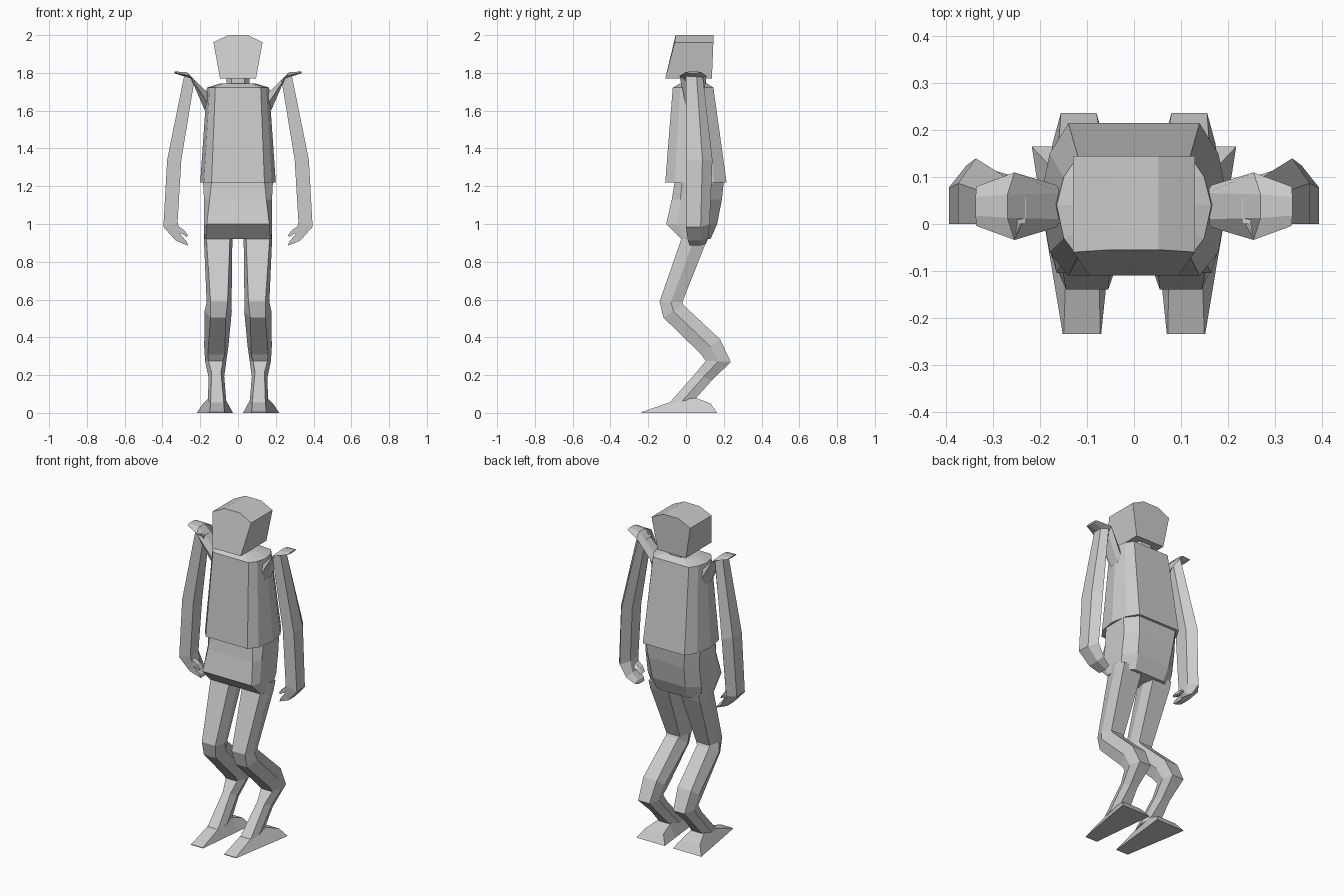
import bpy, bmesh

grey = bpy.data.materials.new("light grey")
grey.diffuse_color = (0.6, 0.6, 0.6, 1)


def loft(name, rings, mirror=False):
    """Skin a list of equal-length point rings and cap both ends."""
    bm = bmesh.new()
    loops = [[bm.verts.new(p) for p in ring] for ring in rings]
    n = len(loops[0])
    for a, b in zip(loops, loops[1:]):
        for i in range(n):
            j = (i + 1) % n
            bm.faces.new((a[i], a[j], b[j], b[i]))
    bm.faces.new(loops[0])
    bm.faces.new(loops[-1])
    bmesh.ops.recalc_face_normals(bm, faces=bm.faces)
    me = bpy.data.meshes.new(name)
    bm.to_mesh(me)
    bm.free()
    me.materials.append(grey)
    ob = bpy.data.objects.new(name, me)
    bpy.context.collection.objects.link(ob)
    if mirror:
        ob.modifiers.new("Mirror", 'MIRROR').use_axis[0] = True
    return ob


def sym(half, z):
    """Horizontal ring, symmetric in x, from its right half (front to back)."""
    return [(x, y, z) for x, y in half] + [(-x, y, z) for x, y in reversed(half)]


def leg_ring(front, back, cx, w, a):
    """Six-sided limb section between a front and a back (y, z) point."""
    (yf, zf), (yb, zb) = front, back
    ym, zm = (yf + yb) / 2, (zf + zb) / 2
    return [(cx - a, yf, zf), (cx + a, yf, zf), (cx + w, ym, zm),
            (cx + a, yb, zb), (cx - a, yb, zb), (cx - w, ym, zm)]


def arm_ring(outer, inner, y0, y1):
    """Five-sided limb section between an outer and an inner (x, z) point."""
    (xo, zo), (xi, zi) = outer, inner
    ym = y0 + (y1 - y0) * 0.62
    return [(xo, y0, zo), (xo, ym, zo), ((xo + xi) / 2, y1, (zo + zi) / 2),
            (xi, ym, zi), (xi, y0, zi)]


def pad_ring(upper, lower, flat, wide, cy=0.038):
    """Six-sided shoulder pad section, flat above and below."""
    (xu, zu), (xl, zl) = upper, lower
    xm, zm = (xu + xl) / 2, (zu + zl) / 2
    return [(xu, cy - flat, zu), (xu, cy + flat, zu), (xm, cy + wide, zm),
            (xl, cy + flat, zl), (xl, cy - flat, zl), (xm, cy - wide, zm)]


# Head: six-sided front outline, leaning back towards the crown
head = [(0.095, 1.77, -0.11, 0.137), (0.13, 1.962, -0.06, 0.145), (0.052, 2.0, -0.055, 0.145)]
loft("head", [
    [(x, yf, z) for x, z, yf, yb in head] + [(-x, yf, z) for x, z, yf, yb in reversed(head)],
    [(x, yb, z) for x, z, yf, yb in head] + [(-x, yb, z) for x, z, yf, yb in reversed(head)]])

# Neck
neck = [(0.035, -0.01), (0.06, 0.02), (0.06, 0.075), (0.035, 0.105)]
loft("neck", [sym(neck, 1.72), sym(neck, 1.79)])

# Chest: wide at the waist rim, narrower and slightly domed at the top
loft("chest", [
    sym([(0.14, -0.11), (0.18, -0.06), (0.2, 0.05), (0.18, 0.15), (0.14, 0.215)], 1.22),
    sym([(0.12, -0.07), (0.15, -0.03), (0.165, 0.04), (0.15, 0.1), (0.12, 0.145)], 1.722),
    sym([(0.065, -0.03), (0.08, 0.0), (0.09, 0.04), (0.08, 0.08), (0.065, 0.11)], 1.745)])

# Pelvis
loft("pelvis", [
    sym([(0.14, -0.06), (0.185, -0.02), (0.185, 0.13), (0.13, 0.2)], 1.225),
    sym([(0.15, -0.075), (0.18, -0.03), (0.18, 0.13), (0.12, 0.19)], 1.13),
    sym([(0.165, -0.105), (0.18, -0.05), (0.18, 0.11), (0.11, 0.165)], 1.0),
    sym([(0.17, -0.025), (0.178, -0.005), (0.165, 0.09), (0.1, 0.13)], 0.92)])

# Shoulder pads: swept up and out from the chest
loft("shoulder_pad", [
    pad_ring((0.155, 1.69), (0.175, 1.6), 0.028, 0.045),
    pad_ring((0.27, 1.803), (0.24, 1.765), 0.025, 0.072),
    pad_ring((0.338, 1.808), (0.335, 1.798), 0.02, 0.042)], True)

# Arms, running into curled hands
loft("arm", [
    arm_ring((0.285, 1.785), (0.23, 1.765), 0.0, 0.09),
    arm_ring((0.375, 1.34), (0.30, 1.34), 0.0, 0.14),
    arm_ring((0.395, 0.985), (0.32, 1.01), 0.0, 0.125),
    arm_ring((0.33, 0.912), (0.305, 0.945), 0.01, 0.12),
    arm_ring((0.265, 0.885), (0.27, 0.905), 0.02, 0.105)], True)
loft("thumb", [
    arm_ring((0.335, 0.96), (0.325, 0.995), 0.005, 0.06),
    arm_ring((0.29, 0.945), (0.285, 0.967), 0.01, 0.06),
    arm_ring((0.274, 0.932), (0.264, 0.938), 0.015, 0.055)], True)

# Legs: thigh, forward knee, rear hock and ankle
loft("leg", [
    leg_ring((-0.01, 0.98), (0.12, 0.95), 0.105, 0.075, 0.062),
    leg_ring((-0.025, 0.92), (0.105, 0.90), 0.105, 0.075, 0.062),
    leg_ring((-0.14, 0.59), (-0.02, 0.585), 0.10, 0.066, 0.045),
    leg_ring((-0.12, 0.505), (-0.012, 0.57), 0.105, 0.072, 0.04),
    leg_ring((0.08, 0.31), (0.18, 0.39), 0.115, 0.064, 0.045),
    leg_ring((0.105, 0.275), (0.237, 0.27), 0.118, 0.056, 0.038),
    leg_ring((0.055, 0.215), (0.135, 0.17), 0.115, 0.042, 0.025),
    leg_ring((-0.09, 0.05), (0.05, 0.075), 0.11, 0.048, 0.035)], True)

# Feet: wedge with a wide heel; (bottom y, top y, top z, bottom x pair, top x pair)
foot = [(-0.235, -0.235, 0.004, 0.07, 0.152, 0.072, 0.15),
        (-0.09, -0.09, 0.055, 0.055, 0.176, 0.075, 0.145),
        (0.05, 0.05, 0.08, 0.04, 0.2, 0.07, 0.155),
        (0.165, 0.13, 0.05, 0.027, 0.218, 0.06, 0.185)]
loft("foot", [[(a, yb, 0), (b, yb, 0), (d, yt, z), (c, yt, z)]
              for yb, yt, z, a, b, c, d in foot], True)
